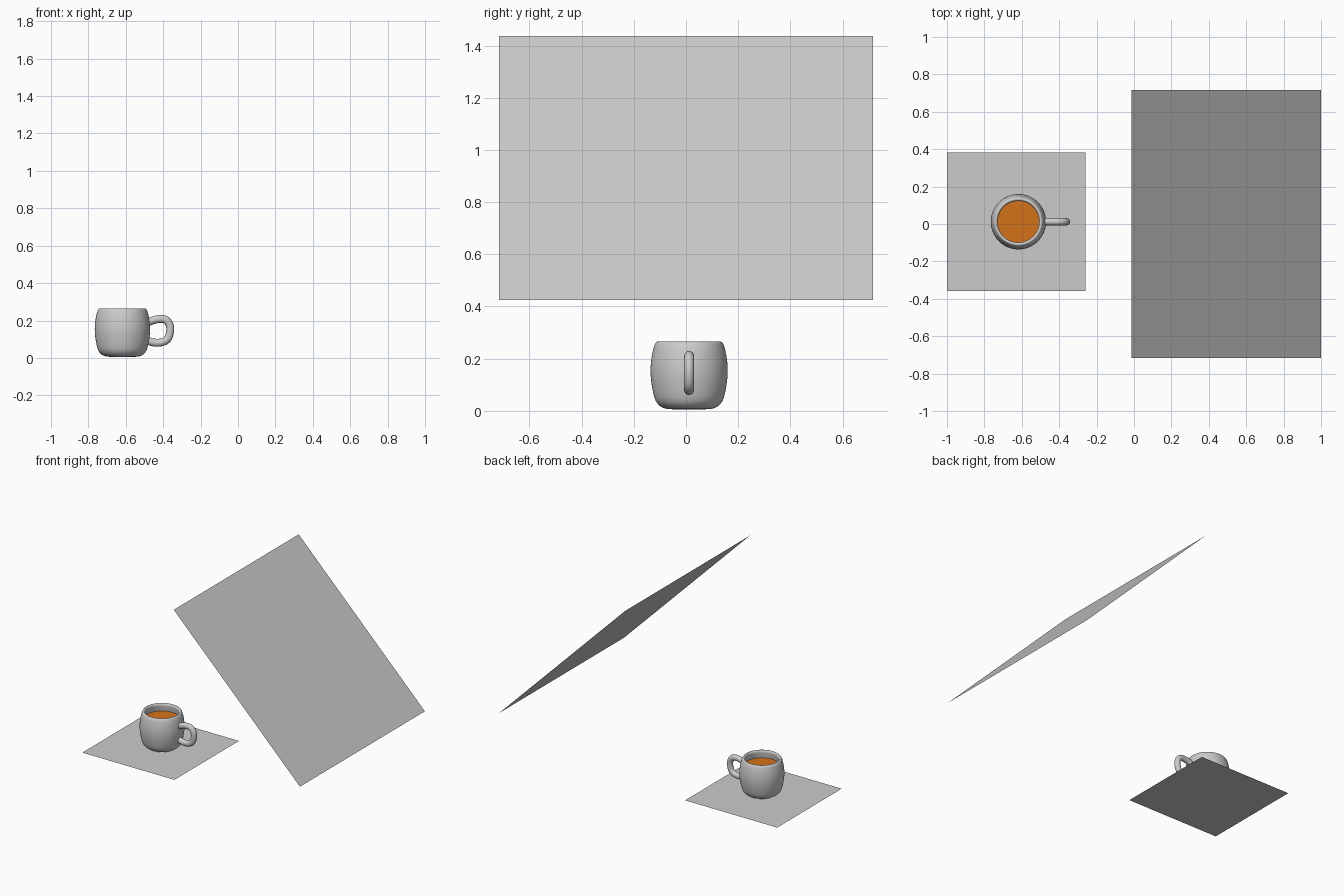
import bpy, bmesh, math
from mathutils import Matrix, Vector

if "Cube" in bpy.data.objects:
    bpy.data.objects.remove(bpy.data.objects["Cube"])

CUP = Vector((-0.618, 0.012, 0.0))


def add_object(name, bm, loc=(0, 0, 0), smooth=False):
    me = bpy.data.meshes.new(name)
    bm.to_mesh(me)
    bm.free()
    ob = bpy.data.objects.new(name, me)
    ob.location = loc
    bpy.context.collection.objects.link(ob)
    if smooth:
        for p in me.polygons:
            p.use_smooth = True
    return ob


def plane(name, size, loc, tilt=0.0):
    bm = bmesh.new()
    bmesh.ops.create_grid(bm, x_segments=1, y_segments=1, size=size / 2,
                          matrix=Matrix.Rotation(tilt, 4, 'Y'))
    return add_object(name, bm, loc)


def spline(points, steps):
    """Catmull-Rom curve through the points."""
    pts = [Vector(p) for p in points]
    pts = [2 * pts[0] - pts[1]] + pts + [2 * pts[-1] - pts[-2]]
    out = []
    for a, b, c, d in zip(pts, pts[1:], pts[2:], pts[3:]):
        for i in range(steps):
            t = i / steps
            out.append(0.5 * (2 * b + (c - a) * t + (2 * a - 5 * b + 4 * c - d) * t * t
                              + (3 * b - a - 3 * c + d) * t ** 3))
    return out + [pts[-2]]


# table surface and tilted light panel facing the cup
plane("table_surface", 0.74, (-0.63, 0.0125, 0.0))
plane("light_panel", 1.433, (0.4925, 0, 0.931), math.radians(225))

# cup body: outer wall, rounded rim and inner wall in one turned profile
profile = [(0, 0.006), (0.07, 0.006), (0.105, 0.014), (0.128, 0.038), (0.140, 0.08),
           (0.147, 0.13), (0.1475, 0.17), (0.143, 0.21), (0.136, 0.242), (0.129, 0.259),
           (0.121, 0.265), (0.113, 0.259), (0.111, 0.245), (0.115, 0.21), (0.120, 0.15),
           (0.114, 0.08), (0.098, 0.045), (0.06, 0.03), (0, 0.03)]
bm = bmesh.new()
verts = [bm.verts.new((max(p.x, 0), 0, p.y)) for p in spline(profile, 3)]
edges = [bm.edges.new(e) for e in zip(verts, verts[1:])]
bmesh.ops.spin(bm, geom=verts + edges, cent=(0, 0, 0), axis=(0, 0, 1),
               angle=2 * math.pi, steps=64, use_duplicate=False)
bmesh.ops.remove_doubles(bm, verts=bm.verts, dist=1e-5)
bmesh.ops.recalc_face_normals(bm, faces=bm.faces)
add_object("cup_body", bm, CUP, True)

# handle: round tube swept along a D-shaped path
path = spline([(0.128, 0, 0.185), (0.155, 0, 0.198), (0.195, 0, 0.208), (0.232, 0, 0.203),
               (0.253, 0, 0.175), (0.254, 0, 0.135), (0.240, 0, 0.100), (0.208, 0, 0.083),
               (0.165, 0, 0.083), (0.126, 0, 0.096)], 5)
bm = bmesh.new()
rings = []
for i, p in enumerate(path):
    t = (path[min(i + 1, len(path) - 1)] - path[max(i - 1, 0)]).normalized()
    side = Vector((0, 1, 0))
    out = t.cross(side)
    rings.append([bm.verts.new(p + 0.0195 * math.cos(a) * side + 0.021 * math.sin(a) * out)
                  for a in (k * math.tau / 16 for k in range(16))])
for r, s in zip(rings, rings[1:]):
    for k in range(16):
        j = (k + 1) % 16
        bm.faces.new((r[k], r[j], s[j], s[k]))
bm.faces.new(rings[0])
bm.faces.new(rings[-1])
bmesh.ops.recalc_face_normals(bm, faces=bm.faces)
add_object("cup_handle", bm, CUP, True)

# drink
bm = bmesh.new()
bmesh.ops.create_circle(bm, cap_ends=True, segments=64, radius=0.1155)
drink = add_object("drink", bm, CUP + Vector((0, 0, 0.21)))
mat = bpy.data.materials.new("tea")
mat.diffuse_color = (0.65, 0.17, 0.01, 1)
mat.use_nodes = True
mat.node_tree.nodes["Principled BSDF"].inputs["Base Color"].default_value = mat.diffuse_color
drink.data.materials.append(mat)
